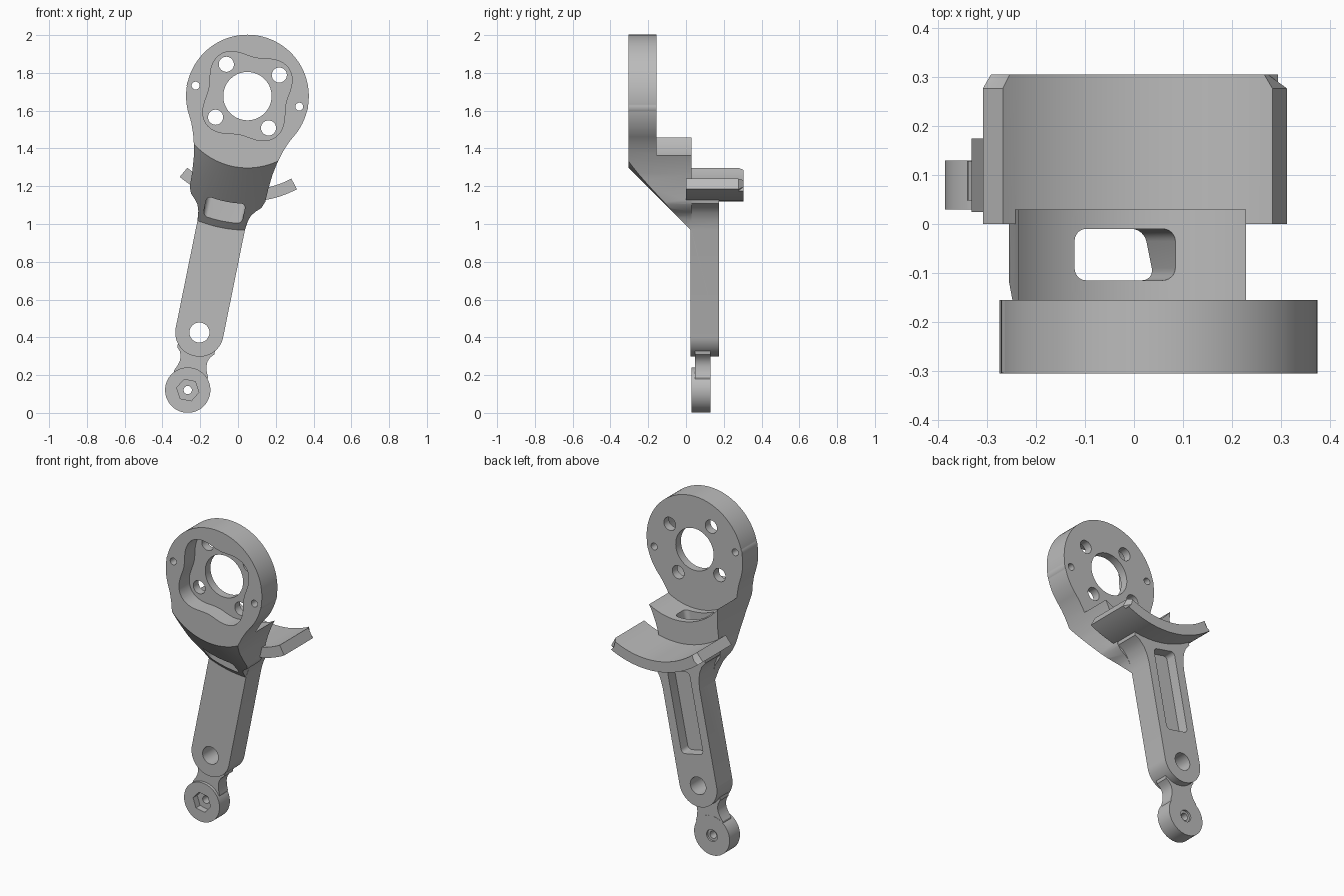
import bpy, bmesh, math
from mathutils import Matrix

if "Cube" in bpy.data.objects:
    bpy.data.objects.remove(bpy.data.objects["Cube"])

TILT = math.radians(11.48)          # lean of the arm axis
HEAD = (0.05, 0.0, 1.677)           # centre of the round head
# Everything is drawn in a local frame: u across, w along the arm, origin at the head centre.


def circle(r, u=0.0, w=0.0, n=72):
    return [(u + r * math.cos(2 * math.pi * i / n), w + r * math.sin(2 * math.pi * i / n)) for i in range(n)]


def mirrored(half):
    return half + [(-u, w) for u, w in reversed(half)]


def arc(r, a0, a1, n=32):
    """Arc about the head centre, angle measured from straight down the arm."""
    out = []
    for i in range(n + 1):
        a = math.radians(a0 + (a1 - a0) * i / n)
        out.append((r * math.sin(a), -r * math.cos(a)))
    return out


def rounded(cx, cy, hx, hy, r, n=6):
    out = []
    for k, (sx, sy) in enumerate([(1, 1), (-1, 1), (-1, -1), (1, -1)]):
        for i in range(n + 1):
            a = math.pi / 2 * (k + i / n)
            out.append((cx + sx * (hx - r) + r * math.cos(a), cy + sy * (hy - r) + r * math.sin(a)))
    return out


def prism(name, pts, y0, y1, end_scale=1.0, bevel=0.0, pick=None):
    """Extrude a (u, w) outline along y, optionally tapered or chamfered."""
    bm = bmesh.new()
    a = [bm.verts.new((u, y0, w)) for u, w in pts]
    b = [bm.verts.new((u * end_scale, y1, w * end_scale)) for u, w in pts]
    n = len(pts)
    bm.faces.new(a)
    bm.faces.new(list(reversed(b)))
    for i in range(n):
        j = (i + 1) % n
        bm.faces.new((a[j], a[i], b[i], b[j]))
    if bevel:
        edges = [e for e in bm.edges if pick(e)]
        bmesh.ops.bevel(bm, geom=edges, offset=bevel, segments=1, affect='EDGES', profile=0.5)
    bmesh.ops.recalc_face_normals(bm, faces=bm.faces)
    me = bpy.data.meshes.new(name)
    bm.to_mesh(me)
    bm.free()
    ob = bpy.data.objects.new(name, me)
    bpy.context.collection.objects.link(ob)
    return ob


def at_y(y):
    return lambda e: all(abs(v.co.y - y) < 1e-5 for v in e.verts)


def combine(target, other, op):
    bpy.context.view_layer.objects.active = target
    m = target.modifiers.new(op.lower(), 'BOOLEAN')
    m.operation = op
    m.solver = 'EXACT'
    m.object = other
    bpy.ops.object.modifier_apply(modifier=m.name)
    bpy.data.objects.remove(other)


def add(other):
    combine(arm, other, 'UNION')


def cut(other):
    combine(arm, other, 'DIFFERENCE')


# body: waisted outline trimmed by a 45 degree cone around the head axis
body_half = [(.285, -.155), (.262, -.2), (.243, -.25), (.226, -.31), (.213, -.38), (.206, -.46),
             (.204, -.53), (.19, -.565), (.165, -.59), (.145, -.615), (.133, -.65), (.1285, -.69), (.1285, -.8)]
arm = prism("bracket_arm", mirrored(body_half), -.305, .03)
combine(arm, prism("cone", circle(.375, n=144), -.31, .05, .735 / .375), 'INTERSECT')

# round head with chamfered front rim, and two small screw ears
add(prism("head", circle(.325, n=96), -.305, -.13, bevel=.045, pick=at_y(-.305)))
for s in (-1, 1):
    add(prism("ear", circle(.05, s * .277, 0, 40), -.304, -.14))

# round seat behind the head, open to the back
cut(prism("seat_bore", circle(.36, n=120), -.155, .4))

# lower arm with a rounded end, flared where it meets the flange
lower_half = [(.2, -.52), (.2, -.54), (.17, -.565), (.148, -.6), (.134, -.645), (.128, -.7)]
end = [(.128 * math.cos(a), -1.277 - .128 * math.sin(a)) for a in [math.pi * i / 36 for i in range(19)]]
add(prism("lower_arm", mirrored(lower_half + end[:-1]), .025, .175))

# curved flange sticking out to the back
add(prism("flange", arc(.558, -28.5, 39.5) + arc(.495, 39.5, -28.5), -.0, .305, bevel=.028,
          pick=lambda e: at_y(.305)(e) and max(v.co.xz.length for v in e.verts) > .52))

# neck and round tip
neck_half = [(.1, -1.33), (.1, -1.375), (.082, -1.395), (.072, -1.42), (.072, -1.445), (.08, -1.475), (.092, -1.5), (.09, -1.53)]
add(prism("neck", mirrored(neck_half), .048, .129))
add(prism("tip", circle(.12, 0, -1.588), .03, .13, bevel=.008, pick=at_y(.03)))

# head pocket with a wavy wall, centre hole, bolt holes and ear holes
wave = []
for i in range(120):
    t = 2 * math.pi * i / 120
    r = .235 - .028 * math.cos(4 * t)
    wave.append((r * math.cos(t), r * math.sin(t)))
cut(prism("head_pocket", wave, -.4, -.205))
cut(prism("centre_hole", circle(.128), -.4, 0))
for su in (-1, 1):
    cut(prism("ear_hole", circle(.021, su * .28, 0, 24), -.4, 0))
    for sw in (-1, 1):
        cut(prism("bolt_hole", circle(.04, su * .143, sw * .143, 36), -.4, -.1))

# slot running lengthwise through the sloped body
slot = prism("slot", rounded(0, -.0625, .105, .0525, .025), .2, .85)
slot.data.transform(Matrix(((1, 0, 0, 0), (0, 0, 1, 0), (0, -1, 0, 0), (0, 0, 0, 1))))
cut(slot)

# pivot hole and long pocket in the back of the arm
cut(prism("pivot_hole", circle(.053, 0, -1.277, 48), -.1, .4))
cut(prism("back_pocket", rounded(0, -.845, .075, .245, .025), .11, .3))

# hexagon socket, through hole and countersink in the tip
cut(prism("hex_socket", circle(.06, 0, -1.588, 6), -.1, .07))
cut(prism("tip_hole", circle(.022, 0, -1.588, 24), -.1, .3))
cut(prism("tip_countersink", circle(.036, 0, -1.588, 32), .118, .3))

# place, colour and shade
arm.data.transform(Matrix.Translation(HEAD) @ Matrix.Rotation(TILT, 4, 'Y'))
grey = bpy.data.materials.new("plain_grey")
grey.diffuse_color = (.5, .5, .5, 1)
grey.use_nodes = True
grey.node_tree.nodes["Principled BSDF"].inputs["Base Color"].default_value = grey.diffuse_color
arm.data.materials.clear()
arm.data.materials.append(grey)
for p in arm.data.polygons:
    p.material_index = 0
bpy.ops.object.select_all(action='DESELECT')
arm.select_set(True)
bpy.context.view_layer.objects.active = arm
bpy.ops.object.shade_smooth_by_angle(angle=math.radians(28))
